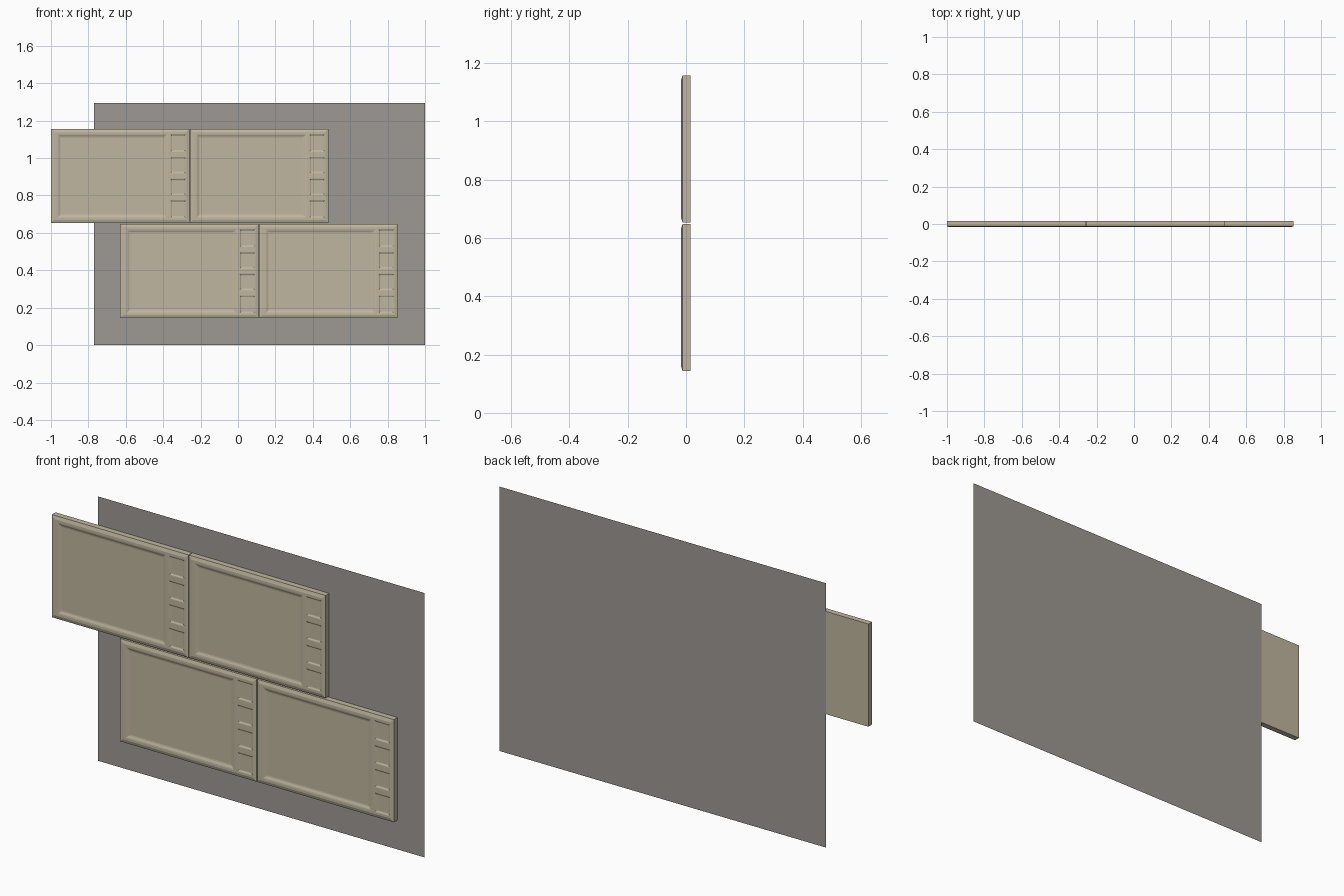
import bpy, bmesh

if "Cube" in bpy.data.objects:
    bpy.data.objects.remove(bpy.data.objects["Cube"])

W, H = 0.74, 0.503                     # tile size
BACK, EDGE, TOP = 0.016, -0.012, -0.017  # tile depths along y
RIM = 0.016                            # width of the outer chamfer


def material(name, rgb):
    m = bpy.data.materials.new(name)
    m.diffuse_color = (*rgb, 1)
    m.use_nodes = True
    m.node_tree.nodes["Principled BSDF"].inputs["Base Color"].default_value = m.diffuse_color
    return m


def make_object(name, bm, mat):
    mesh = bpy.data.meshes.new(name)
    bm.to_mesh(mesh)
    bm.free()
    mesh.materials.append(mat)
    obj = bpy.data.objects.new(name, mesh)
    bpy.context.collection.objects.link(obj)
    return obj


def sink(bm, faces, steps):
    # soft recess: several insets that follow an S-shaped slope
    for width, depth in steps:
        bmesh.ops.inset_region(bm, faces=faces, thickness=width,
                               use_even_offset=True, use_boundary=True)
        for v in {v for f in faces for v in f.verts}:
            v.co.y += depth


def tile_mesh():
    bm = bmesh.new()
    # raised front divided along the borders of the recesses
    xs = [RIM, 0.033, 0.622, 0.638, 0.722, W - RIM]
    zs = [RIM, 0.026, 0.122, 0.148, 0.238, 0.264, 0.354, 0.380, 0.476, H - RIM]
    grid = [[bm.verts.new((x, TOP, z)) for x in xs] for z in zs]
    cells = {}
    for j in range(len(zs) - 1):
        for i in range(len(xs) - 1):
            cells[i, j] = bm.faces.new((grid[j][i], grid[j][i + 1],
                                        grid[j + 1][i + 1], grid[j + 1][i]))

    # chamfer and side walls
    def extrude_border(edges, inset, y):
        new = bmesh.ops.extrude_edge_only(bm, edges=edges)["geom"]
        for v in (g for g in new if isinstance(g, bmesh.types.BMVert)):
            v.co.y = y
            if inset:
                v.co.x += -inset if v.co.x < RIM + 1e-4 else inset if v.co.x > W - RIM - 1e-4 else 0
                v.co.z += -inset if v.co.z < RIM + 1e-4 else inset if v.co.z > H - RIM - 1e-4 else 0
        return [g for g in new if isinstance(g, bmesh.types.BMEdge) and g.is_boundary]

    border = [e for e in bm.edges if e.is_boundary]
    border = extrude_border(border, RIM, EDGE)
    border = extrude_border(border, 0, BACK)
    bmesh.ops.contextual_create(bm, geom=border)

    # large field and the column of four small squares
    bm.normal_update()
    slope = [(0.006, 0.001), (0.009, 0.004), (0.006, 0.001)]
    sink(bm, [cells[1, j] for j in range(1, 8)], slope)
    for j in (1, 3, 5, 7):
        sink(bm, [cells[3, j]], [(0.003, 0.0007), (0.004, 0.0026), (0.003, 0.0007)])
    bmesh.ops.recalc_face_normals(bm, faces=bm.faces)
    return bm


stone = material("warm beige", (0.53, 0.47, 0.35))
grey = material("warm grey", (0.34, 0.32, 0.295))

# two staggered rows of tiles
for row, (x0, z0) in enumerate([(-0.63, 0.144), (-1.0, 0.653)]):
    for col in range(2):
        tile = make_object(f"wall_tile_{row}_{col}", tile_mesh(), stone)
        tile.location = (x0 + col * (W + 0.003), 0, z0)

# thin backing sheet
bm = bmesh.new()
bm.faces.new([bm.verts.new((x, 0.017, z)) for x, z in
              ((-0.77, 0), (1, 0), (1, 1.295), (-0.77, 1.295))])
make_object("backing_sheet", bm, grey)
